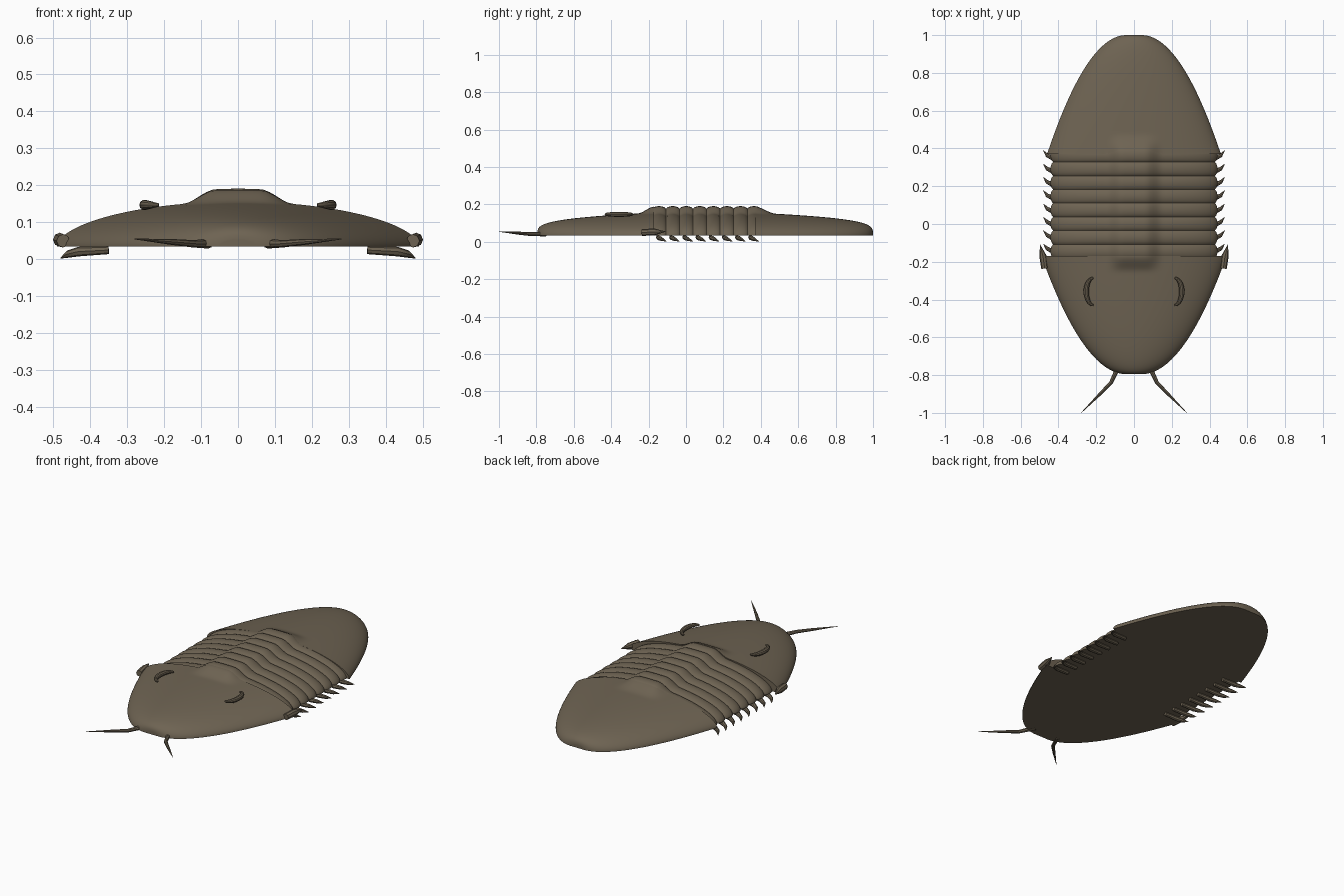
import bpy
import bmesh
from math import sin, pi, cos

cube = bpy.data.objects.get("Cube")
if cube:
    bpy.data.objects.remove(cube)

brown = bpy.data.materials.new("shell brown")
COLOUR = (0.155, 0.125, 0.085, 1)
brown.diffuse_color = COLOUR
brown.use_nodes = True
shader = brown.node_tree.nodes["Principled BSDF"]
shader.inputs["Base Color"].default_value = COLOUR
shader.inputs["Roughness"].default_value = 0.7

BASE = 0.035          # flat underside
FRONT, BACK = -0.18, 0.40   # ends of the ringed middle
RINGS = 8
COLS = 80


def smooth(a, b, v):
    t = max(0, min(1, (v - a) / (b - a)))
    return t * t * (3 - 2 * t)


def finish(obj, angle=0.6):
    bpy.ops.object.select_all(action="DESELECT")
    obj.select_set(True)
    bpy.context.view_layer.objects.active = obj
    if obj.type == "CURVE":
        bpy.ops.object.convert(target="MESH")
        obj = bpy.context.object
    obj.data.materials.clear()
    obj.data.materials.append(brown)
    bpy.ops.object.shade_smooth_by_angle(angle=angle)


def shell(name, rows):
    """Domed plate from rows of (y, half width, dome height, axis height)."""
    bm = bmesh.new()
    grid = []
    for y, width, dome, axis in rows:
        line = []
        for i in range(COLS + 1):
            u = sin(pi * (i / COLS - 0.5))
            x = u * width
            z = BASE + dome * max(0, 1 - u * u) ** 0.55
            z += axis * (1 - smooth(0.06, 0.15, abs(x)))
            line.append(bm.verts.new((x, y, z)))
        grid.append(line)
    for a, b in zip(grid, grid[1:]):
        for i in range(COLS):
            bm.faces.new((a[i], a[i + 1], b[i + 1], b[i]))
        # flat underside strip
        bm.faces.new((a[0], b[0], b[-1], a[-1]))
    bm.faces.new(grid[0])
    bm.faces.new(grid[-1])
    bmesh.ops.recalc_face_normals(bm, faces=bm.faces)
    mesh = bpy.data.meshes.new(name)
    bm.to_mesh(mesh)
    bm.free()
    obj = bpy.data.objects.new(name, mesh)
    bpy.context.collection.objects.link(obj)
    finish(obj)


def end_plate(name, tip, root, width, fade):
    rows = []
    for j in range(49):
        s = max(0.0005, sin(pi / 2 * j / 48) ** 2)
        y = tip + (root - tip) * s
        axis = 0.032 * (1 - smooth(0, fade, abs(root - y)))
        rows.append((y, 0.04 + (width - 0.04) * s ** 0.5, 0.121 * s ** 0.25, axis))
    shell(name, rows)


def tube(name, points, radii, sides=2):
    curve = bpy.data.curves.new(name, "CURVE")
    curve.dimensions = "3D"
    curve.bevel_depth = 1
    curve.bevel_resolution = sides
    curve.use_fill_caps = True
    spline = curve.splines.new("POLY")
    spline.points.add(len(points) - 1)
    for p, co, r in zip(spline.points, points, radii):
        p.co = (*co, 1)
        p.radius = r
    obj = bpy.data.objects.new(name, curve)
    bpy.context.collection.objects.link(obj)
    finish(obj)


# Head and tail shields
end_plate("head_shield", -0.795, FRONT + 0.01, 0.49, 0.09)
end_plate("tail_shield", 1.0, BACK - 0.03, 0.46, 0.11)

# Ringed middle, each ring a rounded band
rows = []
STEPS = 10
for k in range(RINGS * STEPS + 1):
    y = FRONT + (BACK - FRONT) * k / (RINGS * STEPS)
    bulge = abs(sin(pi * k / STEPS)) ** 0.6
    rows.append((y, 0.428 + 0.014 * bulge, 0.109 + 0.013 * bulge, 0.034))
shell("ringed_body", rows)

for side, label in ((1, "left"), (-1, "right")):
    # Legs under the ring edges
    for k in range(RINGS):
        y = -0.125 + k * 0.0705
        tube(f"{label}_leg_{k + 1}",
             [(side * 0.35, y - 0.025, 0.025), (side * 0.43, y - 0.02, 0.021),
              (side * 0.46, y - 0.005, 0.014), (side * 0.48, y + 0.02, 0.003)],
             [0.011, 0.013, 0.01, 0.001])

    # Backward spike at the head corner
    tube(f"{label}_cheek_spine",
         [(side * 0.473, -0.235, 0.05), (side * 0.482, -0.17, 0.053),
          (side * 0.497, -0.11, 0.055)], [0.018, 0.019, 0.001])

    # Crescent eye
    path, radii = [], []
    for i in range(17):
        a = pi * (i / 16 - 0.5)
        path.append((side * (0.215 + 0.038 * cos(a)), -0.358 + 0.072 * sin(a), 0.147))
        radii.append(0.005 + 0.009 * cos(a))
    tube(f"{label}_eye", path, radii, 3)

    # Feeler
    tube(f"{label}_feeler",
         [(side * 0.08, -0.75, 0.042), (side * 0.122, -0.84, 0.042),
          (side * 0.18, -0.9, 0.047), (side * 0.28, -1.0, 0.055)],
         [0.013, 0.01, 0.008, 0.001])
